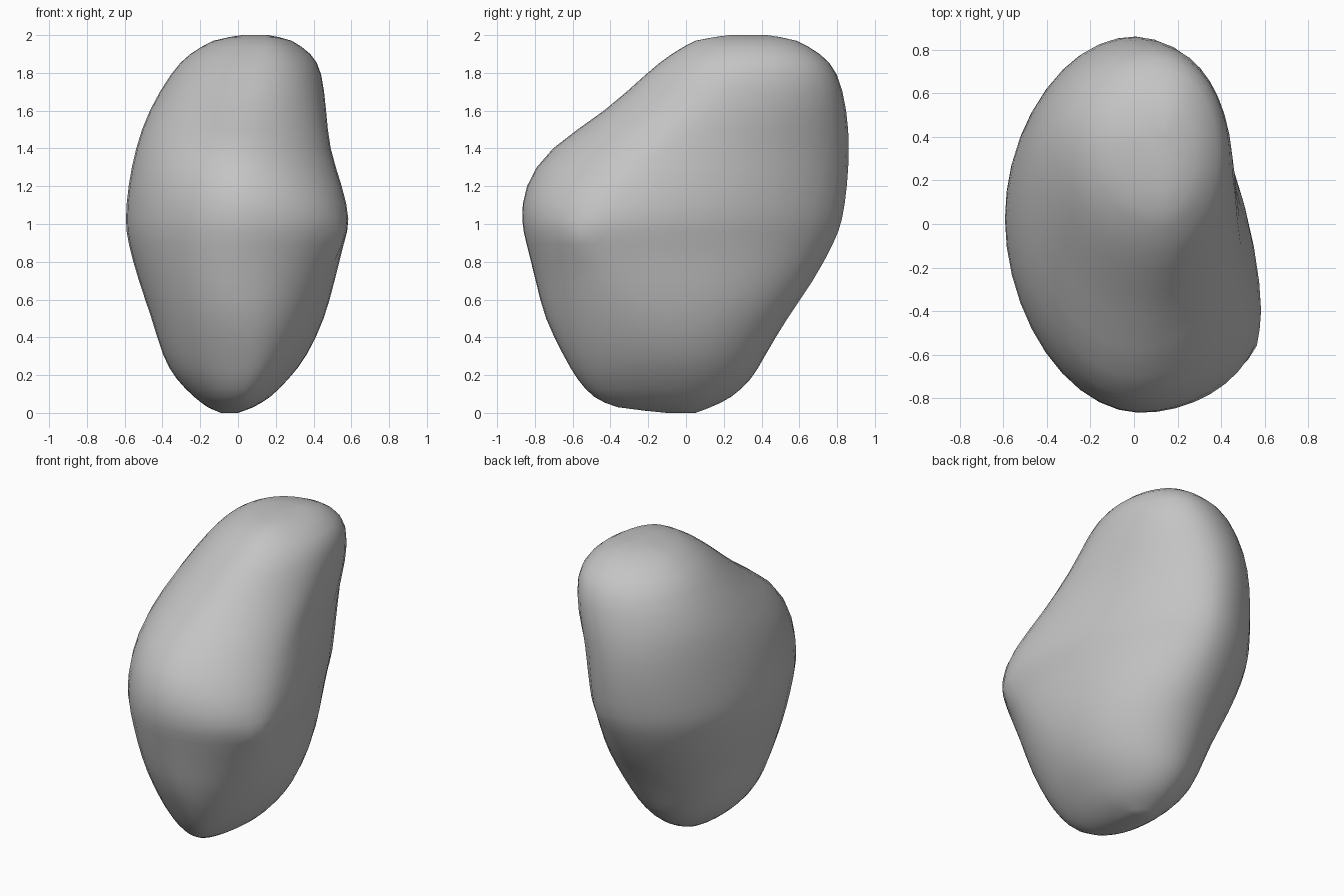
import bpy
import bmesh
from math import cos, sin, pi, exp, copysign

SEGMENTS = 40
STEPS = 2

# Level outlines: height, left and right x, front and back y, y of the +x bulge
LEVELS = [
    (0.0, -.09, 0, -.1, .05, 0),
    (.03, -.16, .08, -.36, .13, -.05),
    (.08, -.23, .17, -.49, .24, -.08),
    (.18, -.33, .27, -.58, .35, -.1),
    (.3, -.4, .365, -.65, .42, -.12),
    (.5, -.46, .46, -.75, .54, -.2),
    (.7, -.53, .515, -.8, .68, -.32),
    (.9, -.585, .565, -.85, .79, -.42),
    (1.02, -.6, .595, -.875, .835, -.42),
    (1.2, -.585, .555, -.855, .86, -.34),
    (1.4, -.545, .49, -.725, .87, -.12),
    (1.6, -.475, .47, -.43, .855, .12),
    (1.8, -.355, .445, -.21, .805, .28),
    (1.9, -.26, .39, -.08, .715, .33),
    (1.97, -.13, .285, .05, .585, .34),
    (2.0, .02, .16, .23, .43, .33),
]


def smooth_levels():
    """Catmull-Rom interpolation between the outlines."""
    last = len(LEVELS) - 1
    for i in range(last):
        a, b, c, d = (LEVELS[min(max(k, 0), last)] for k in range(i - 1, i + 3))
        for s in range(STEPS):
            t = s / STEPS
            yield [q + t / 2 * (r - p + t * (2 * p - 5 * q + 4 * r - u
                   + t * (3 * (q - r) + u - p)))
                   for p, q, r, u in zip(a, b, c, d)]
    yield list(LEVELS[-1])


def bell(z, centre, width):
    return exp(-((z - centre) / width) ** 2)


def outline(level):
    """Four rounded quarters joined at the extreme points of one level."""
    z, left, right, front, back, bulge_y = level
    mid_x = (left + right) / 2 + .04 * (z - .5)
    mid_x = min(max(mid_x, left + .02), right - .02)
    front_x = mid_x + .35 * (right - mid_x) * bell(z, .1, .35)
    mid_y = (front + back) / 2 + .04
    for k in range(SEGMENTS):
        c, s = cos(2 * pi * k / SEGMENTS), sin(2 * pi * k / SEGMENTS)
        # Powers above one flatten a quarter, below one make it fuller
        if c > 0 and s > 0:
            power = 1 + .2 * bell(z, 1, .3) - .08 * bell(z, 1.72, .2)
        elif c > 0:
            power = 1 + .1 * bell(z, 1.55, .25)
        elif s < 0:
            power = 1 + .07 * bell(z, 1.15, .5)
        else:
            power = 1
        cx = copysign(abs(c) ** power, c)
        sy = copysign(abs(s) ** power, s)
        base_x = mid_x if s > 0 else front_x
        base_y = bulge_y if c > 0 else mid_y
        x = base_x + cx * (right - base_x if c > 0 else base_x - left)
        y = base_y + sy * (back - base_y if s > 0 else base_y - front)
        yield x, y, z


# Boulder body lofted through the outlines
bm = bmesh.new()
rings = [[bm.verts.new(p) for p in outline(lv)] for lv in smooth_levels()]
for low, high in zip(rings, rings[1:]):
    for k in range(SEGMENTS):
        n = (k + 1) % SEGMENTS
        bm.faces.new((low[k], low[n], high[n], high[k]))
bm.faces.new(reversed(rings[0]))
bm.faces.new(rings[-1])

# Soften the loft, keeping its end caps in place
inner = [v for ring in rings[3:-3] for v in ring]
for _ in range(4):
    bmesh.ops.smooth_vert(bm, verts=inner, factor=.3,
                          use_axis_x=True, use_axis_y=True, use_axis_z=True)

# Small pinched nub on the front right bulge
for v in inner:
    x, y, z = v.co
    reach = ((y + .57) ** 2 + (z - .92) ** 2) ** .5
    if x > .3 and reach < .1:
        v.co.x += .025 * (1 - reach / .1)

bmesh.ops.recalc_face_normals(bm, faces=bm.faces)
mesh = bpy.data.meshes.new("boulder")
bm.to_mesh(mesh)
bm.free()

cube = bpy.data.objects.get("Cube")
if cube:
    bpy.data.objects.remove(cube, do_unlink=True)

boulder = bpy.data.objects.new("boulder", mesh)
bpy.context.collection.objects.link(boulder)
for face in mesh.polygons:
    face.use_smooth = True

# Plain stone colour
stone = bpy.data.materials.new("grey_stone")
stone.use_nodes = True
colour = (.55, .55, .55, 1)
stone.diffuse_color = colour
stone.node_tree.nodes["Principled BSDF"].inputs["Base Color"].default_value = colour
mesh.materials.append(stone)
